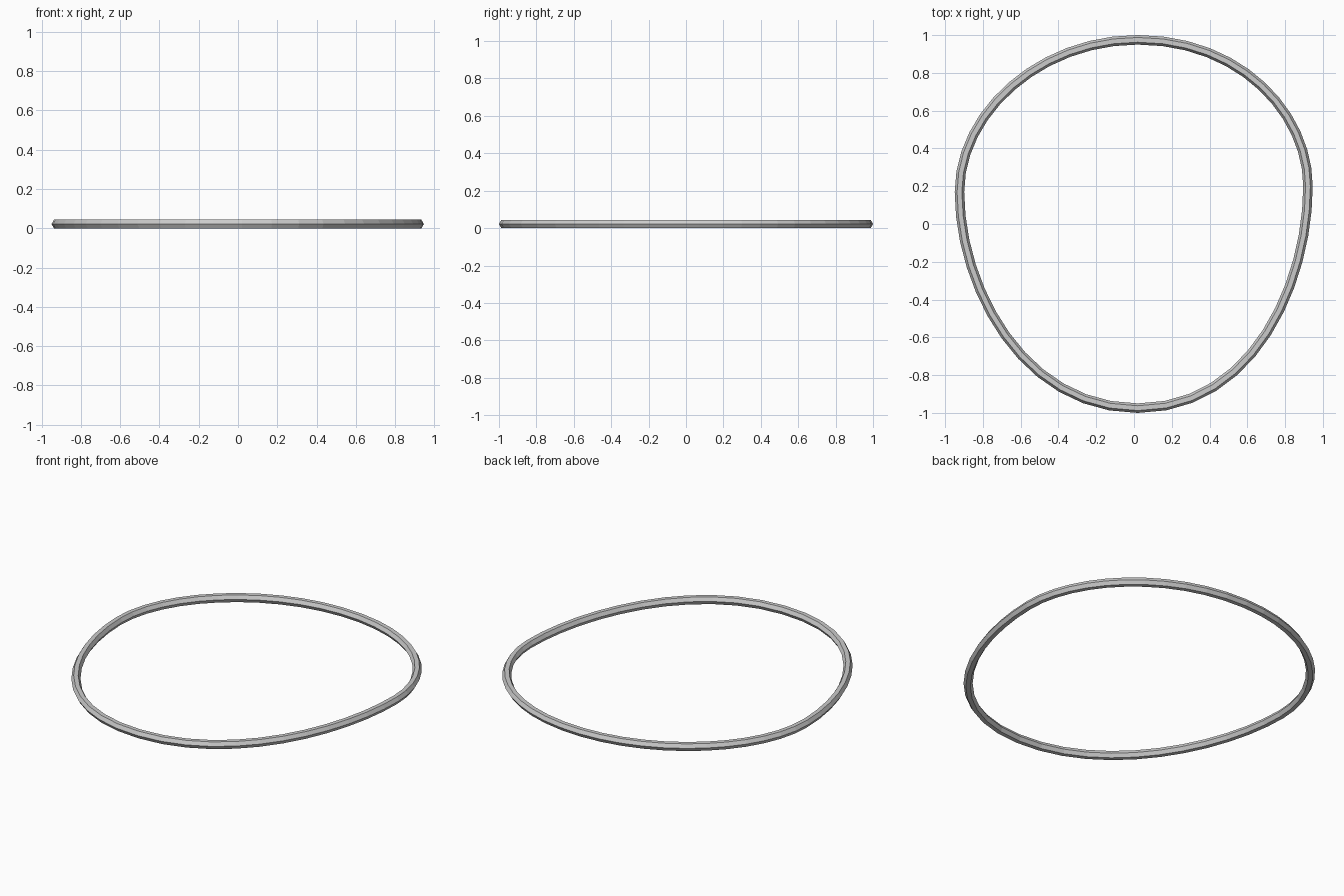
import bpy, bmesh, math
from mathutils import Vector
from mathutils.geometry import interpolate_bezier

if "Cube" in bpy.data.objects:
    bpy.data.objects.remove(bpy.data.objects["Cube"])

R = 0.0252                      # hexagonal tube radius
Z = R * math.sin(math.pi / 3)   # half height, puts the flat underside on z = 0
STEPS = 12

# Egg-shaped path: point, incoming handle offset, outgoing handle offset
knots = [
    ((0.02, 0.975), (-0.52, 0), (0.55, 0)),
    ((0.921, 0.20), (0, 0.38), (0, -0.50)),
    ((0.02, -0.975), (0.62, 0), (-0.61, 0)),
    ((-0.924, 0.17), (0, -0.50), (0, 0.42)),
]
path = []
for i, (p, _, out) in enumerate(knots):
    q, inc, _ = knots[(i + 1) % len(knots)]
    p, q = Vector(p), Vector(q)
    path += interpolate_bezier(p, p + Vector(out), q + Vector(inc), q, STEPS + 1)[:-1]

# Sweep a hexagon around the closed path
bm = bmesh.new()
n = len(path)
rings = []
for i, c in enumerate(path):
    t = (path[(i + 1) % n] - path[i - 1]).normalized()
    side = Vector((-t.y, t.x))
    ring = []
    for k in range(6):
        a = k * math.pi / 3
        xy = c + side * R * math.cos(a)
        ring.append(bm.verts.new((xy.x, xy.y, Z + R * math.sin(a))))
    rings.append(ring)
for i in range(n):
    a, b = rings[i], rings[(i + 1) % n]
    for k in range(6):
        j = (k + 1) % 6
        bm.faces.new((a[k], a[j], b[j], b[k]))
bmesh.ops.recalc_face_normals(bm, faces=bm.faces)

mesh = bpy.data.meshes.new("oval_band")
bm.to_mesh(mesh)
bm.free()
band = bpy.data.objects.new("oval_band", mesh)
bpy.context.collection.objects.link(band)
